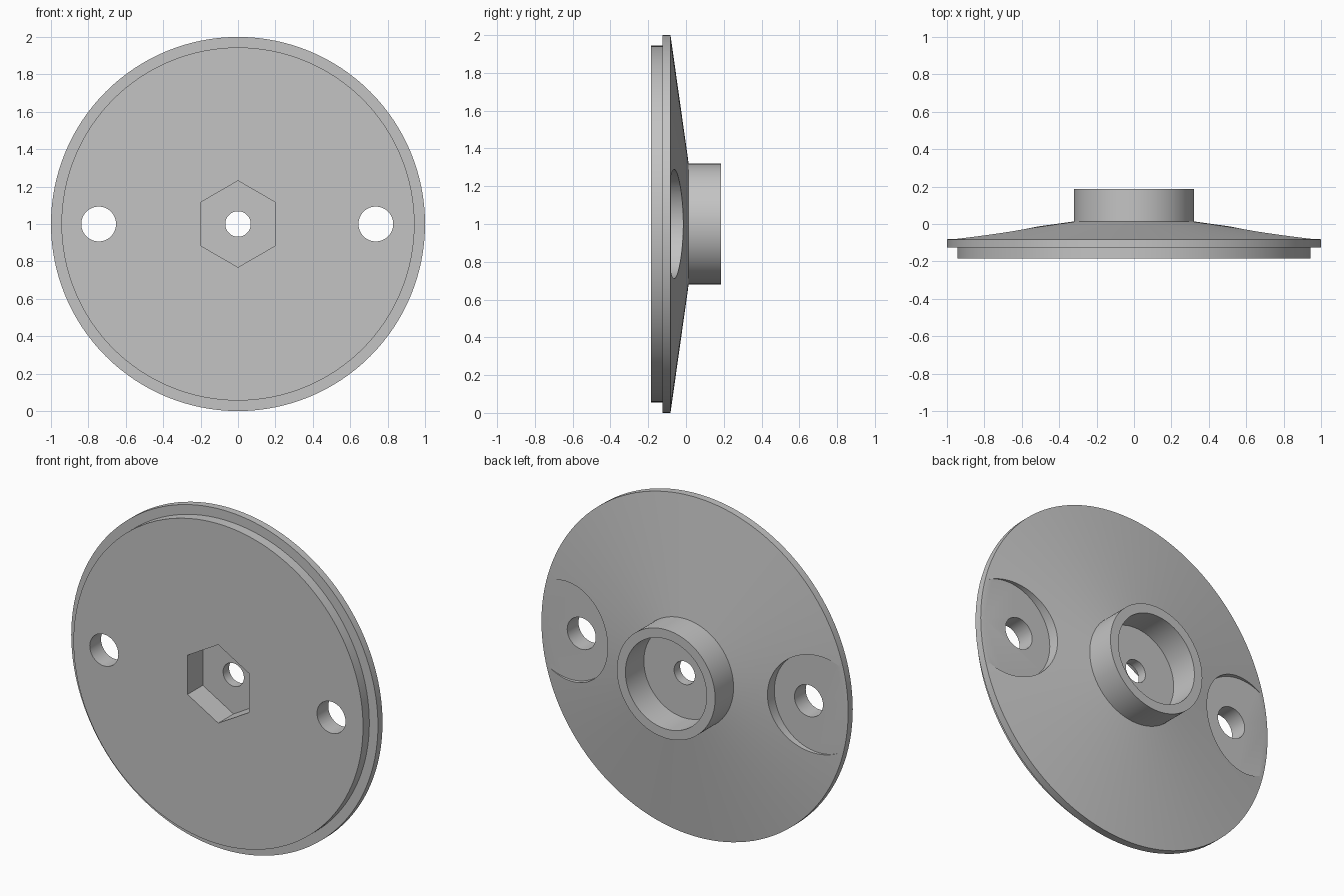
import bpy, bmesh, math
from mathutils import Matrix, Vector

if "Cube" in bpy.data.objects:
    bpy.data.objects.remove(bpy.data.objects["Cube"], do_unlink=True)

CENTRE_Z = 1.0
FRONT, BACK = -0.184, 0.186

grey = bpy.data.materials.new("plain_grey")
grey.use_nodes = True
grey.diffuse_color = (0.55, 0.55, 0.55, 1)
grey.node_tree.nodes["Principled BSDF"].inputs["Base Color"].default_value = (0.55, 0.55, 0.55, 1)


def add_object(name, bm):
    bmesh.ops.recalc_face_normals(bm, faces=bm.faces)
    mesh = bpy.data.meshes.new(name)
    bm.to_mesh(mesh)
    bm.free()
    mesh.materials.append(grey)
    obj = bpy.data.objects.new(name, mesh)
    bpy.context.collection.objects.link(obj)
    return obj


def lathe(name, profile, steps):
    """Spin (radius, y) points around the disc axis."""
    bm = bmesh.new()
    verts = [bm.verts.new((0, y, CENTRE_Z + r)) for r, y in profile]
    edges = [bm.edges.new(pair) for pair in zip(verts, verts[1:])]
    bmesh.ops.spin(bm, geom=verts + edges, cent=(0, 0, CENTRE_Z), axis=(0, 1, 0),
                   angle=math.tau, steps=steps, use_merge=False)
    bmesh.ops.remove_doubles(bm, verts=bm.verts, dist=1e-4)
    return add_object(name, bm)


def cutter(name, x, radius, y0, y1, sides, turn=0.0):
    """Prism along y, used to cut holes and recesses."""
    bm = bmesh.new()
    place = (Matrix.Translation(Vector((x, (y0 + y1) / 2, CENTRE_Z)))
             @ Matrix.Rotation(math.pi / 2, 4, 'X') @ Matrix.Rotation(turn, 4, 'Z'))
    bmesh.ops.create_cone(bm, cap_ends=True, segments=sides, radius1=radius,
                          radius2=radius, depth=y1 - y0, matrix=place)
    obj = add_object(name, bm)
    obj.hide_render = True
    return obj


# Stepped disc with a conical back and a cup-shaped hub
plate = lathe("flanged_hub_plate", [
    (0, FRONT), (0.944, FRONT), (0.944, -0.125), (1, -0.125), (1, -0.082),
    (0.32, 0.014), (0.32, BACK), (0.265, BACK), (0.265, 0.014), (0, 0.014)], 128)

# Back pockets, bolt holes, hexagonal nut recess and shaft hole
cutters = [
    cutter("left_pocket", 0.81, 0.289, -0.079, 0.3, 96),
    cutter("right_pocket", -0.81, 0.289, -0.079, 0.3, 96),
    cutter("left_bolt_hole", 0.737, 0.093, -0.3, 0.3, 48),
    cutter("right_bolt_hole", -0.745, 0.093, -0.3, 0.3, 48),
    cutter("nut_recess", 0, 0.231, -0.3, -0.042, 6, math.pi / 6),
    cutter("shaft_hole", 0, 0.068, -0.3, 0.3, 48),
]

# Hexagon points up
hexagon = cutters[4].data
if max(v.co.z for v in hexagon.vertices) < CENTRE_Z + 0.22:
    hexagon.transform(Matrix.Translation((0, 0, CENTRE_Z)) @ Matrix.Rotation(math.pi / 6, 4, 'Y')
                      @ Matrix.Translation((0, 0, -CENTRE_Z)))

bpy.ops.object.select_all(action='DESELECT')
bpy.context.view_layer.objects.active = plate
plate.select_set(True)
for cut in cutters:
    mod = plate.modifiers.new(cut.name, 'BOOLEAN')
    mod.operation = 'DIFFERENCE'
    mod.solver = 'EXACT'
    mod.object = cut
    bpy.ops.object.modifier_apply(modifier=mod.name)
    bpy.data.objects.remove(cut, do_unlink=True)

bpy.ops.object.shade_smooth_by_angle(angle=math.radians(30))
